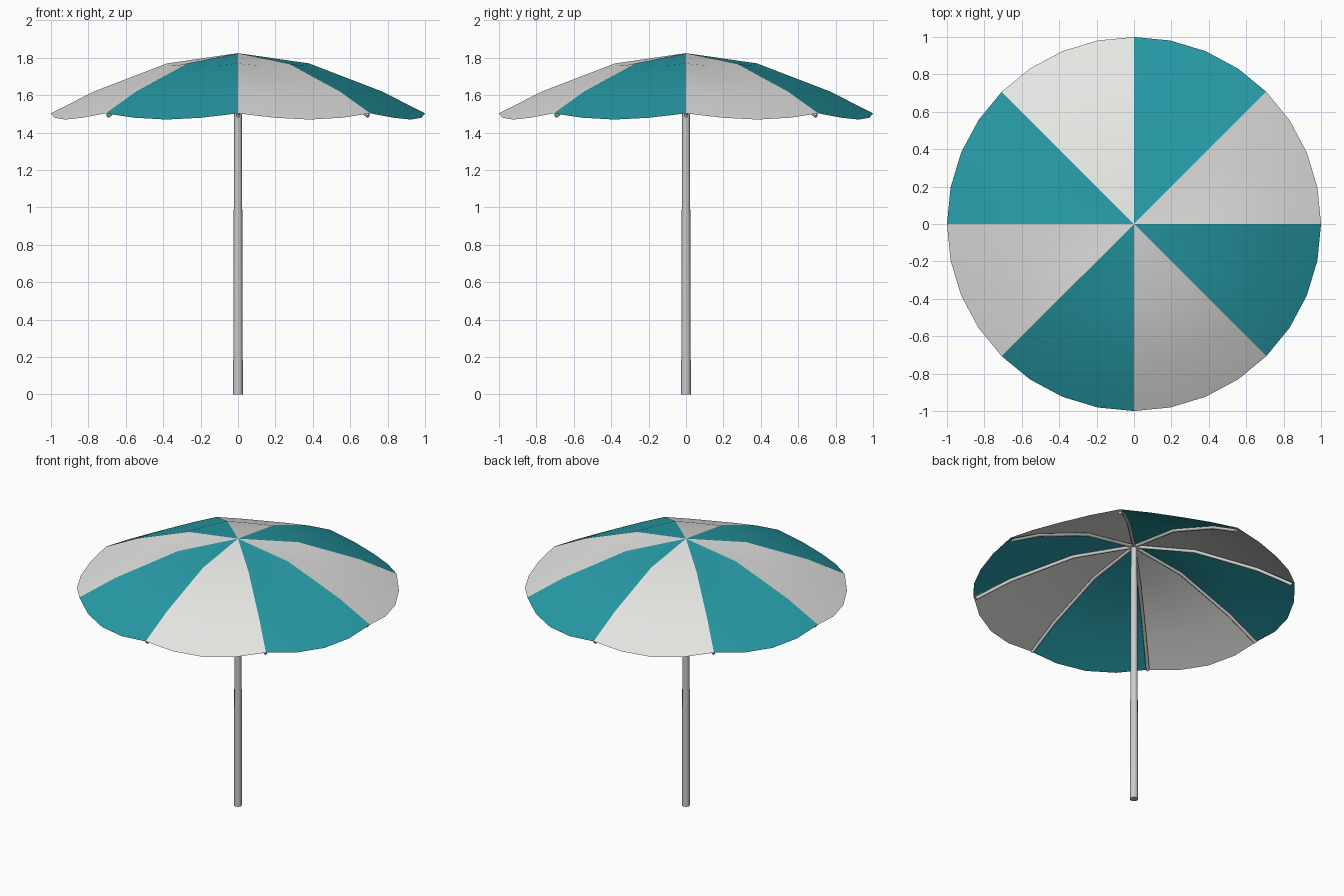
import bpy, bmesh
from math import sin, cos, pi

if "Cube" in bpy.data.objects:
    bpy.data.objects.remove(bpy.data.objects["Cube"])

PANELS, STEPS = 8, 4
APEX = 1.825
# canopy profile along a seam: radius, height, sag at panel middle
RINGS = [(0.38, 1.77, 0.012), (0.77, 1.62, 0.024), (1.0, 1.503, 0.033)]


def material(name, rgb):
    m = bpy.data.materials.new(name)
    m.diffuse_color = (*rgb, 1)
    m.use_nodes = True
    m.node_tree.nodes["Principled BSDF"].inputs["Base Color"].default_value = m.diffuse_color
    return m


def add_object(name, data, mat=None):
    ob = bpy.data.objects.new(name, data)
    bpy.context.collection.objects.link(ob)
    if mat:
        data.materials.append(mat)
    return ob


def panel(name, index, mat):
    """One fabric gore between two ribs, drooping towards its middle."""
    bm = bmesh.new()
    apex = bm.verts.new((0, 0, APEX))
    rows = []
    for r, z, sag in RINGS:
        row = []
        for s in range(STEPS + 1):
            a = 2 * pi * (index + s / STEPS) / PANELS
            droop = sag * sin(pi * s / STEPS)
            row.append(bm.verts.new((r * cos(a), r * sin(a), z - droop)))
        rows.append(row)
    for s in range(STEPS):
        bm.faces.new((apex, rows[0][s], rows[0][s + 1]))
        for a, b in zip(rows, rows[1:]):
            bm.faces.new((a[s], b[s], b[s + 1], a[s + 1]))
    for f in bm.faces:
        f.smooth = True
    me = bpy.data.meshes.new(name)
    bm.to_mesh(me)
    bm.free()
    add_object(name, me, mat)


def rib(name, index):
    """Thin bent rod under a seam."""
    a = 2 * pi * index / PANELS
    path = [(0.01, APEX - 0.016)] + [(min(r, 0.985), z - 0.014) for r, z, _ in RINGS]
    cu = bpy.data.curves.new(name, 'CURVE')
    cu.dimensions = '3D'
    cu.bevel_depth = 0.011
    cu.bevel_resolution = 1
    cu.use_fill_caps = True
    sp = cu.splines.new('POLY')
    sp.points.add(len(path) - 1)
    for p, (r, z) in zip(sp.points, path):
        p.co = (r * cos(a), r * sin(a), z, 1)
    add_object(name, cu)


# canopy and ribs
teal = material("teal_fabric", (0.02, 0.33, 0.39))
pale = material("pale_fabric", (0.78, 0.79, 0.76))
for i in range(PANELS):
    # teal panel starts at the 45 degree seam, then alternates
    panel(f"canopy_panel_{i + 1}", i, teal if i % 2 else pale)
    rib(f"canopy_rib_{i + 1}", i)

# slightly tapered pole
bpy.ops.mesh.primitive_cone_add(vertices=12, radius1=0.026, radius2=0.02,
                                depth=1.81, location=(0, 0, 0.905))
pole = bpy.context.object
pole.name = "pole"
bpy.ops.object.shade_smooth_by_angle()
